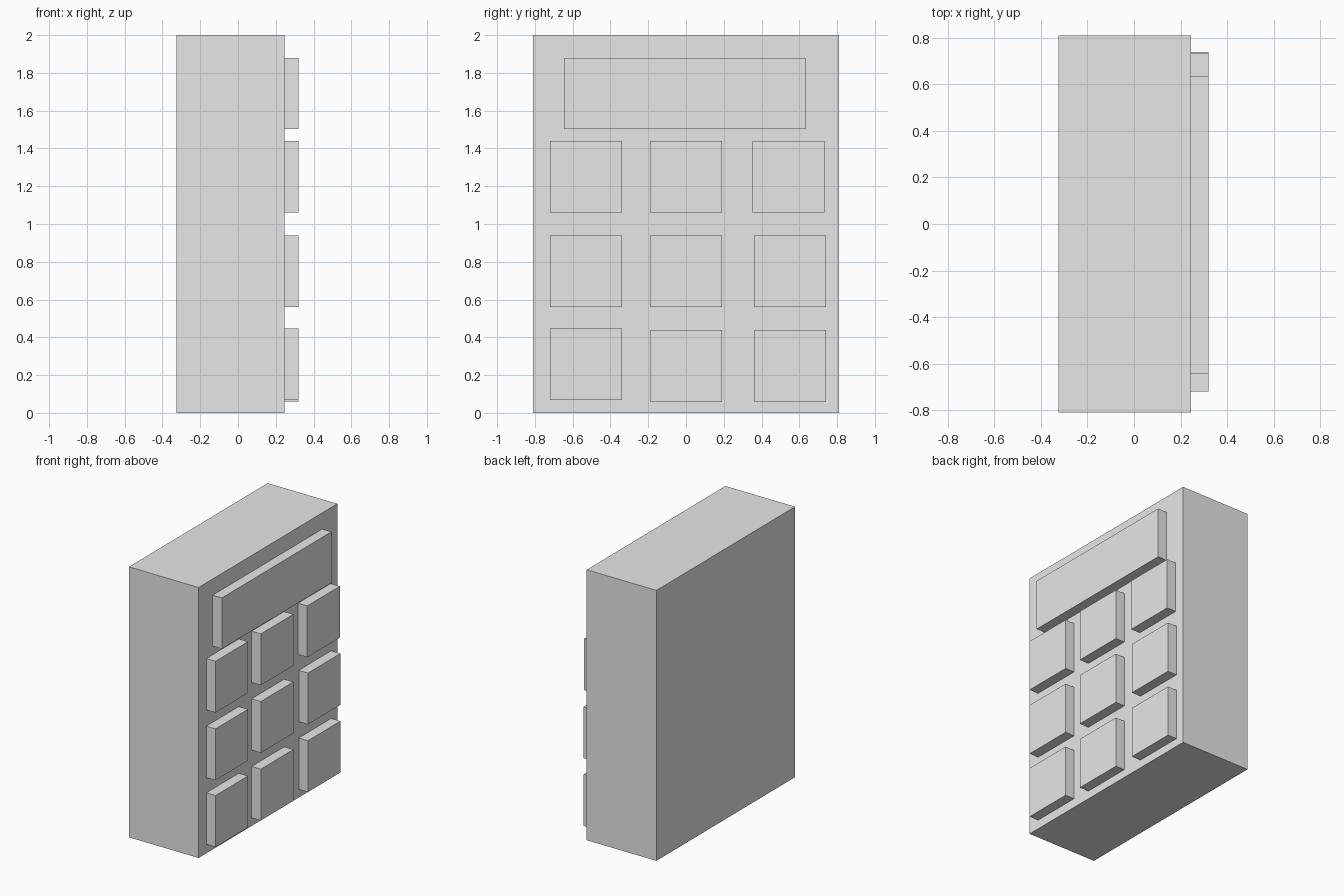
import bpy

cube = bpy.data.objects.get("Cube")
if cube:
    bpy.data.objects.remove(cube, do_unlink=True)

# Single plain grey
GREY = (0.8, 0.8, 0.8, 1)
grey = bpy.data.materials.new("plain grey")
grey.use_nodes = True
grey.diffuse_color = GREY
grey.node_tree.nodes["Principled BSDF"].inputs["Base Color"].default_value = GREY


def box(name, low, high):
    """Axis-aligned box between two corners."""
    centre = [(a + b) / 2 for a, b in zip(low, high)]
    bpy.ops.mesh.primitive_cube_add(size=1, location=centre)
    obj = bpy.context.object
    obj.name = name
    obj.scale = [b - a for a, b in zip(low, high)]
    bpy.ops.object.transform_apply(location=False, rotation=False, scale=True)
    obj.data.materials.append(grey)
    return obj


FACE, RAISED = 0.245, 0.32   # keypad face and top of the raised parts
KEY = 0.38                   # key side length

# Housing
box("housing", (-0.325, -0.81, 0), (FACE, 0.81, 2))

# Wide display above the keys
box("display", (FACE, -0.645, 1.503), (RAISED, 0.635, 1.88))

# Three by three keys, with a few set slightly out of line
nudges = {(0, 0): (0, 0.007), (2, 2): (-0.008, 0)}
for row, z in enumerate((0.06, 0.56, 1.06)):
    for col, y in enumerate((-0.72, -0.19, 0.36)):
        dy, dz = nudges.get((row, col), (0, 0))
        box(f"key_row{row + 1}_column{col + 1}",
            (FACE, y + dy, z + dz), (RAISED, y + dy + KEY, z + dz + KEY))
